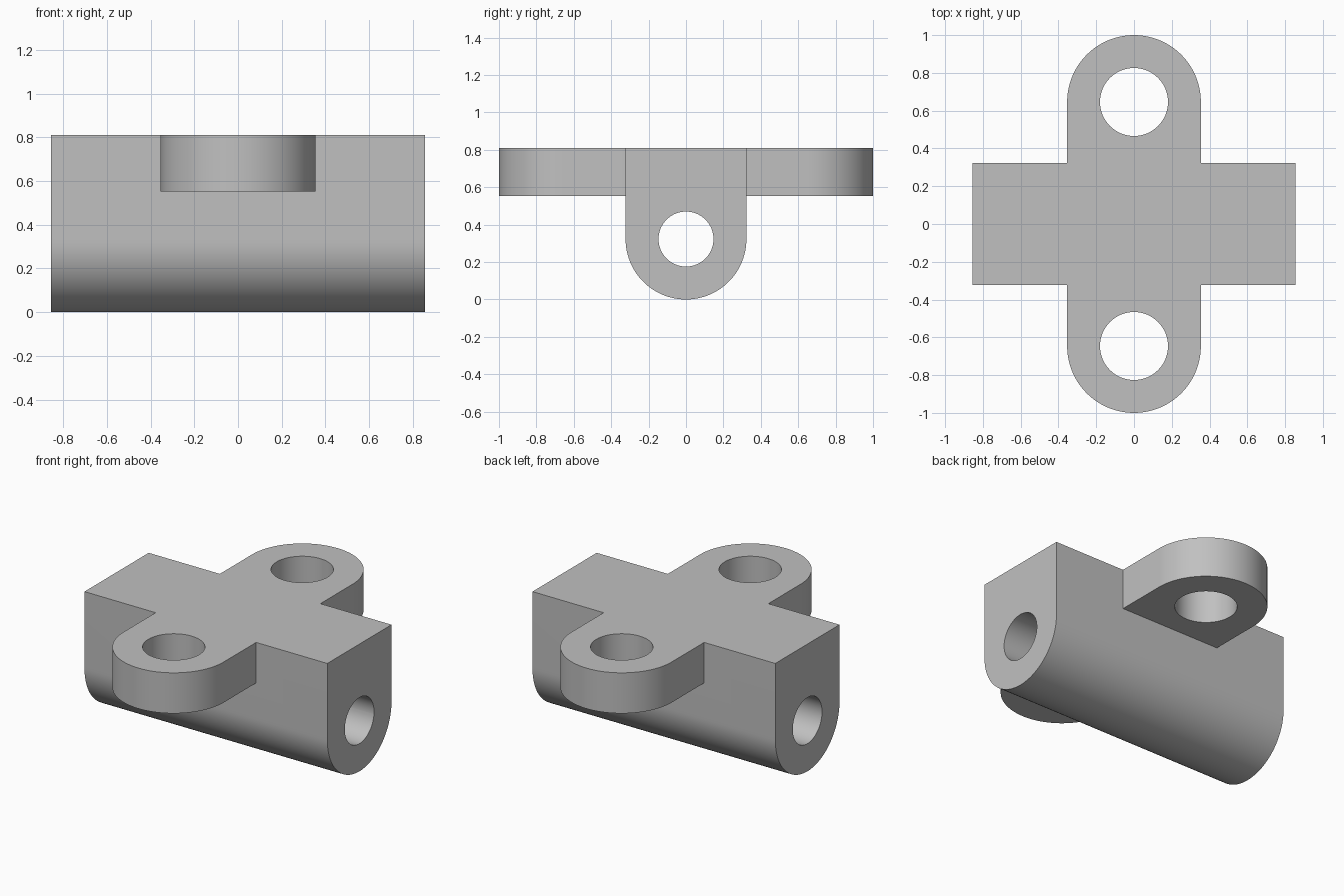
import bpy, bmesh, math
from mathutils import Matrix

if "Cube" in bpy.data.objects:
    bpy.data.objects.remove(bpy.data.objects["Cube"], do_unlink=True)

HALF_LENGTH, BODY_R, TOP = 0.855, 0.323, 0.81
LUG_R, LUG_Y, LUG_BOTTOM = 0.354, 0.646, 0.552
BODY_HOLE, LUG_HOLE = 0.147, 0.18

grey = bpy.data.materials.new("plain_grey")
grey.use_nodes = True
colour = (0.53, 0.53, 0.53, 1)
grey.diffuse_color = colour
grey.node_tree.nodes["Principled BSDF"].inputs["Base Color"].default_value = colour


def arc(cx, cy, r, start, end, steps):
    angles = [math.radians(start + (end - start) * i / steps) for i in range(steps + 1)]
    return [(cx + r * math.cos(a), cy + r * math.sin(a)) for a in angles]


def prism(name, points, axis, low, high):
    """Extrude a closed outline along x or z."""
    bm = bmesh.new()
    place = (lambda p: (low, *p)) if axis == "x" else (lambda p: (*p, low))
    face = bm.faces.new([bm.verts.new(place(p)) for p in points])
    out = bmesh.ops.extrude_face_region(bm, geom=[face])["geom"]
    step = (high - low, 0, 0) if axis == "x" else (0, 0, high - low)
    bmesh.ops.translate(bm, vec=step, verts=[v for v in out if isinstance(v, bmesh.types.BMVert)])
    bmesh.ops.recalc_face_normals(bm, faces=bm.faces)
    mesh = bpy.data.meshes.new(name)
    bm.to_mesh(mesh)
    bm.free()
    mesh.materials.append(grey)
    obj = bpy.data.objects.new(name, mesh)
    bpy.context.collection.objects.link(obj)
    return obj


def combine(target, other, operation):
    """Apply a boolean and discard the helper."""
    bpy.context.view_layer.objects.active = target
    mod = target.modifiers.new(operation, "BOOLEAN")
    mod.operation, mod.object, mod.solver = operation, other, "EXACT"
    bpy.ops.object.modifier_apply(modifier=mod.name)
    bpy.data.objects.remove(other, do_unlink=True)


# Long body with a rounded underside
outline = [(BODY_R, TOP), (-BODY_R, TOP)] + arc(0, BODY_R, BODY_R, 180, 360, 48)
bracket = prism("pivot_bracket", outline, "x", -HALF_LENGTH, HALF_LENGTH)

# Cross plate with a round lug at each end
outline = arc(0, LUG_Y, LUG_R, 0, 180, 48) + arc(0, -LUG_Y, LUG_R, 180, 360, 48)
combine(bracket, prism("lug_plate", outline, "z", LUG_BOTTOM, TOP), "UNION")

# Lengthwise bore and the two lug holes
bore = arc(0, BODY_R, BODY_HOLE, 0, 360, 64)[:-1]
combine(bracket, prism("bore_cutter", bore, "x", -1, 1), "DIFFERENCE")
for side in (-1, 1):
    hole = arc(0, side * LUG_Y, LUG_HOLE, 0, 360, 64)[:-1]
    combine(bracket, prism("lug_hole_cutter", hole, "z", 0.4, 1), "DIFFERENCE")

# Smooth curved walls, sharp edges
bpy.ops.object.select_all(action="DESELECT")
bracket.select_set(True)
bpy.context.view_layer.objects.active = bracket
bpy.ops.object.shade_smooth_by_angle(angle=math.radians(30))
